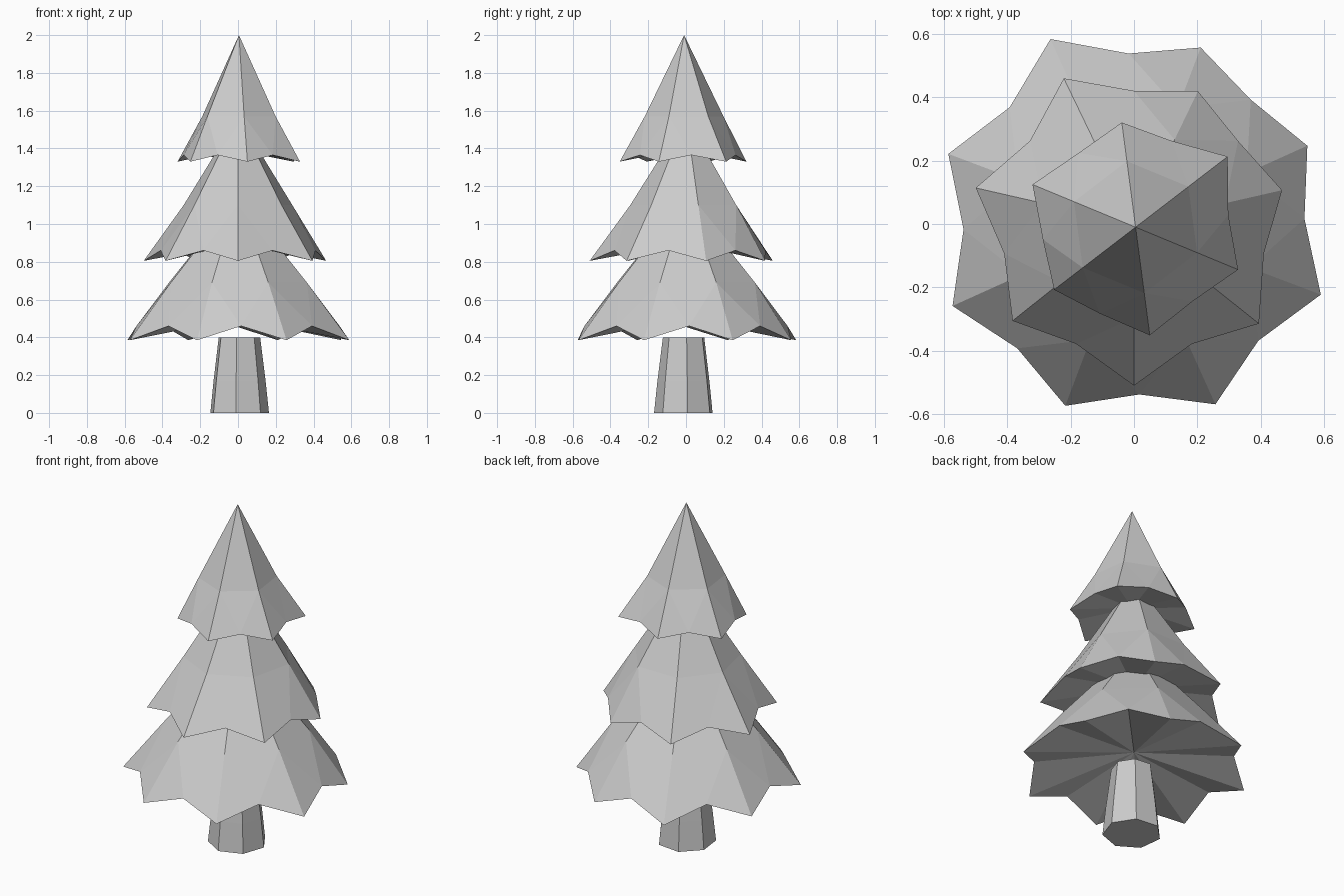
import bpy
import bmesh
from math import cos, sin, radians
from mathutils import Vector

cube = bpy.data.objects.get("Cube")
if cube:
    bpy.data.objects.remove(cube, do_unlink=True)

grey = bpy.data.materials.new("plain_grey")
grey.use_nodes = True
grey.diffuse_color = (0.6, 0.6, 0.6, 1)
grey.node_tree.nodes["Principled BSDF"].inputs["Base Color"].default_value = (0.6, 0.6, 0.6, 1)


def finish(bm, name):
    bmesh.ops.recalc_face_normals(bm, faces=bm.faces)
    mesh = bpy.data.meshes.new(name)
    bm.to_mesh(mesh)
    bm.free()
    mesh.materials.append(grey)
    bpy.context.collection.objects.link(bpy.data.objects.new(name, mesh))


def ring(bm, radii, z, phase, centre):
    step = 360 / len(radii)
    return [bm.verts.new(Vector((centre[0] + r * cos(radians(phase + i * step)),
                                 centre[1] + r * sin(radians(phase + i * step)), z)))
            for i, r in enumerate(radii)]


def foliage(name, centre, phase, tips, tip_z, notch_r, notch_z, bend_r, bend_z, apex_z, under_z):
    """Star-skirted cone: apex, bend ring, drooping tips and raised notches."""
    bm = bmesh.new()
    n = len(tips)
    bend = ring(bm, [bend_r] * n, bend_z, phase, centre)
    tip = ring(bm, tips, tip_z, phase, centre)
    notch = ring(bm, [notch_r] * n, notch_z, phase + 180 / n, centre)
    apex = bm.verts.new((*centre, apex_z))
    under = bm.verts.new((*centre, under_z))
    for i in range(n):
        j = (i + 1) % n
        for tri in ((apex, bend[i], bend[j]),
                    (bend[i], tip[i], notch[i]),
                    (bend[i], notch[i], bend[j]),
                    (bend[j], notch[i], tip[j]),
                    (under, notch[i], tip[i]),
                    (under, tip[j], notch[i])):
            bm.faces.new(tri)
    finish(bm, name)


# Three tiers of branches
foliage("lower_branches", (0, 0), 24.3,
        [.60, .595, .64, .626, .628, .613, .624, .63], .385,
        .538, .46, .39, .69, 1.15, .5)
foliage("middle_branches", (0, 0), -90,
        [.51, .504, .479, .465, .51, .512, .49], .805,
        .42, .86, .295, 1.1, 1.57, .9)
foliage("top_branches", (.005, -.01), 37.5,
        [.366, .333, .352, .324, .344, .35], 1.33,
        .295, 1.365, .21, 1.57, 2, 1.4)

# Tapered seven-sided trunk
bm = bmesh.new()
levels = [ring(bm, [r] * 7, z, -96, (.005, -.01))
          for r, z in ((.16, 0), (.142, .17), (.113, .4))]
for low, high in zip(levels, levels[1:]):
    for i in range(7):
        j = (i + 1) % 7
        bm.faces.new((low[i], low[j], high[j], high[i]))
bm.faces.new(levels[0])
bm.faces.new(levels[-1])
finish(bm, "trunk")
